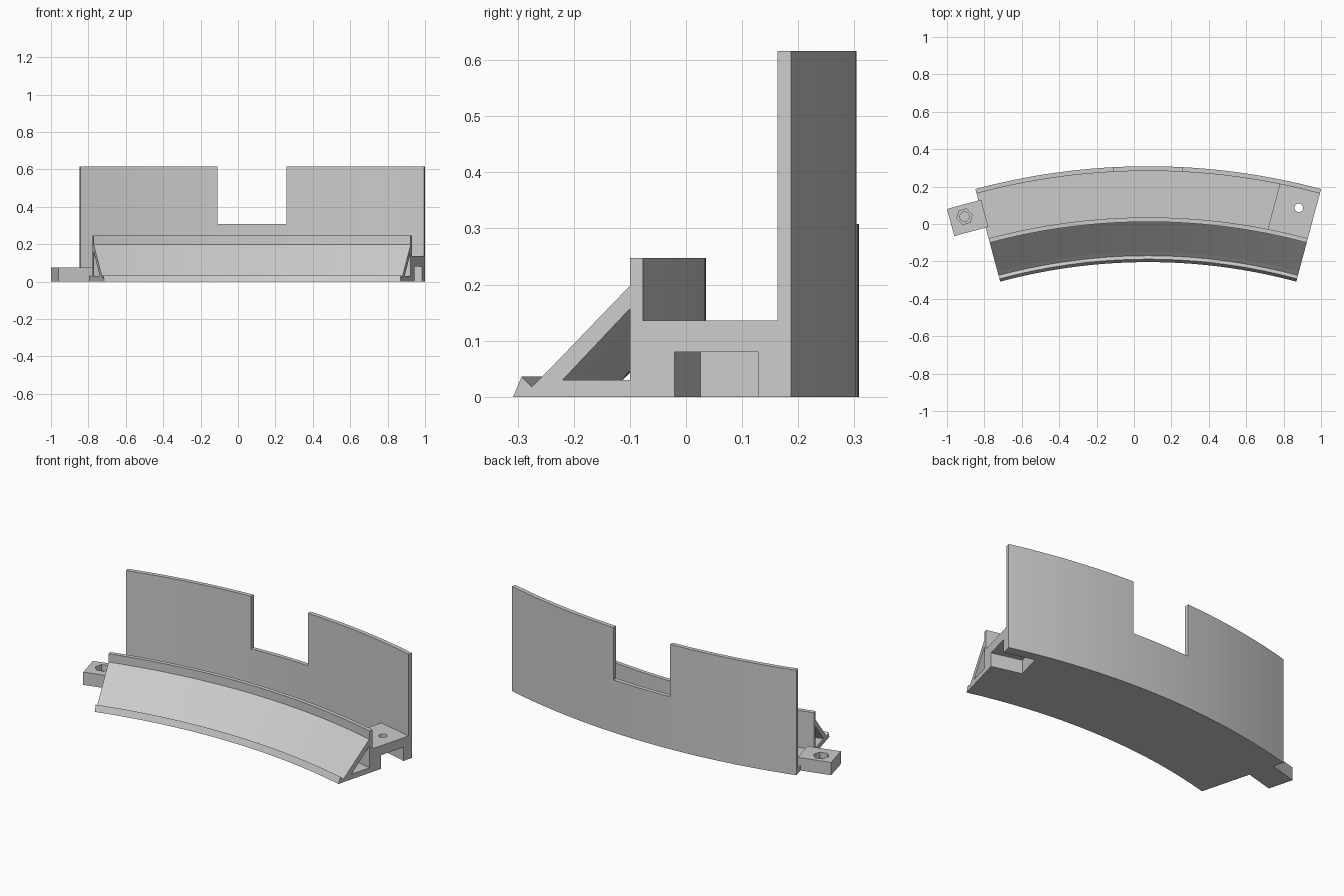
import bpy, bmesh, math
from mathutils import Matrix, Vector

if "Cube" in bpy.data.objects:
    bpy.data.objects.remove(bpy.data.objects["Cube"])

HALF = math.radians(15)          # half of the arc's sweep
OUTER = 3.57                     # radius of the back of the wall
CENTRE = Vector((0.076, 0.308 - OUTER, 0))

grey = bpy.data.materials.new("plain_grey")
grey.use_nodes = True
grey.diffuse_color = (0.6, 0.6, 0.6, 1)
grey.node_tree.nodes["Principled BSDF"].inputs["Base Color"].default_value = (0.6, 0.6, 0.6, 1)


def finish(bm, name):
    bmesh.ops.recalc_face_normals(bm, faces=bm.faces)
    mesh = bpy.data.meshes.new(name)
    bm.to_mesh(mesh)
    bm.free()
    mesh.materials.append(grey)
    obj = bpy.data.objects.new(name, mesh)
    bpy.context.collection.objects.link(obj)
    return obj


def sweep(name, profile, half, steps=36):
    """Sweep a closed profile of (y at the end face, z) along the arc."""
    bm = bmesh.new()
    rows = []
    for i in range(steps + 1):
        a = half * (2 * i / steps - 1)
        row = []
        for y, z in profile:
            r = (y - CENTRE.y) / math.cos(HALF)
            row.append(bm.verts.new(CENTRE + Vector((r * math.sin(a), r * math.cos(a), z))))
        rows.append(row)
    n = len(profile)
    for p, q in zip(rows, rows[1:]):
        for j in range(n):
            k = (j + 1) % n
            bm.faces.new((p[j], p[k], q[k], q[j]))
    bm.faces.new(rows[0])
    bm.faces.new(rows[-1])
    return finish(bm, name)


def end_frame(side):
    """Axes of an end face: x runs out of the end, y along the radius."""
    return Matrix.Translation(CENTRE) @ Matrix.Rotation(-side * HALF, 4, 'Z')


def box(name, low, high, matrix=Matrix()):
    bm = bmesh.new()
    bmesh.ops.create_cube(bm, size=1)
    low, high = Vector(low), Vector(high)
    for v in bm.verts:
        v.co = matrix @ ((low + high) / 2 + v.co * (high - low))
    return finish(bm, name)


def prism(name, sides, radius, x, r, z0, z1, side):
    bm = bmesh.new()
    place = Matrix.Translation((x, r, (z0 + z1) / 2)) @ Matrix.Rotation(math.radians(30), 4, 'Z')
    bmesh.ops.create_cone(bm, cap_ends=True, segments=sides, radius1=radius, radius2=radius,
                          depth=z1 - z0, matrix=end_frame(side) @ place)
    return finish(bm, name)


def cut(obj, *cutters):
    for c in cutters:
        c.hide_render = True
        mod = obj.modifiers.new("cut", 'BOOLEAN')
        mod.operation, mod.solver, mod.object = 'DIFFERENCE', 'EXACT', c
    graph = bpy.context.evaluated_depsgraph_get()
    mesh = bpy.data.meshes.new_from_object(obj.evaluated_get(graph))
    obj.modifiers.clear()
    obj.data = mesh


# Curved body: grooved toe, sloped front, lip, floor and tall back wall
body = sweep("curved_body", [
    (-0.308, 0), (-0.293, 0.036), (-0.275, 0.018), (-0.256, 0.036),
    (-0.1, 0.198), (-0.1, 0.247), (-0.077, 0.247), (-0.077, 0.03),
    (0.163, 0.03), (0.163, 0.616), (0.187, 0.616), (0.187, 0)], HALF)

# Hollow under the slope, wall notch and joint socket
tunnel = sweep("tunnel_cutter", [(-0.22, 0.03), (-0.1, 0.03), (-0.1, 0.157)], HALF * 1.05)
notch = box("notch_cutter", (-0.11, 0.2, 0.308), (0.259, 0.4, 0.8))
socket = box("socket_cutter", (-0.178, 3.356, -0.1), (0.1, 3.511, 0.08), end_frame(1))
cut(body, tunnel, notch, socket)

# Raised pad over the socket, with a screw hole
pad = box("socket_pad", (-0.22, 3.28, 0.01), (0, 3.55, 0.136), end_frame(1))
screw = prism("screw_cutter", 24, 0.023, -0.089, 3.443, -0.1, 0.3, 1)
cut(pad, socket, screw)

# Joint tab at the other end, with a nut recess
tab = box("joint_tab", (-0.174, 3.357, 0), (0.015, 3.507, 0.075), end_frame(-1))
nut = prism("nut_cutter", 6, 0.043, -0.094, 3.443, 0.04, 0.2, -1)
bolt = prism("bolt_cutter", 24, 0.025, -0.094, 3.443, 0.01, 0.1, -1)
cut(tab, nut, bolt)

for helper in (tunnel, notch, socket, screw, nut, bolt):
    bpy.data.objects.remove(helper)
